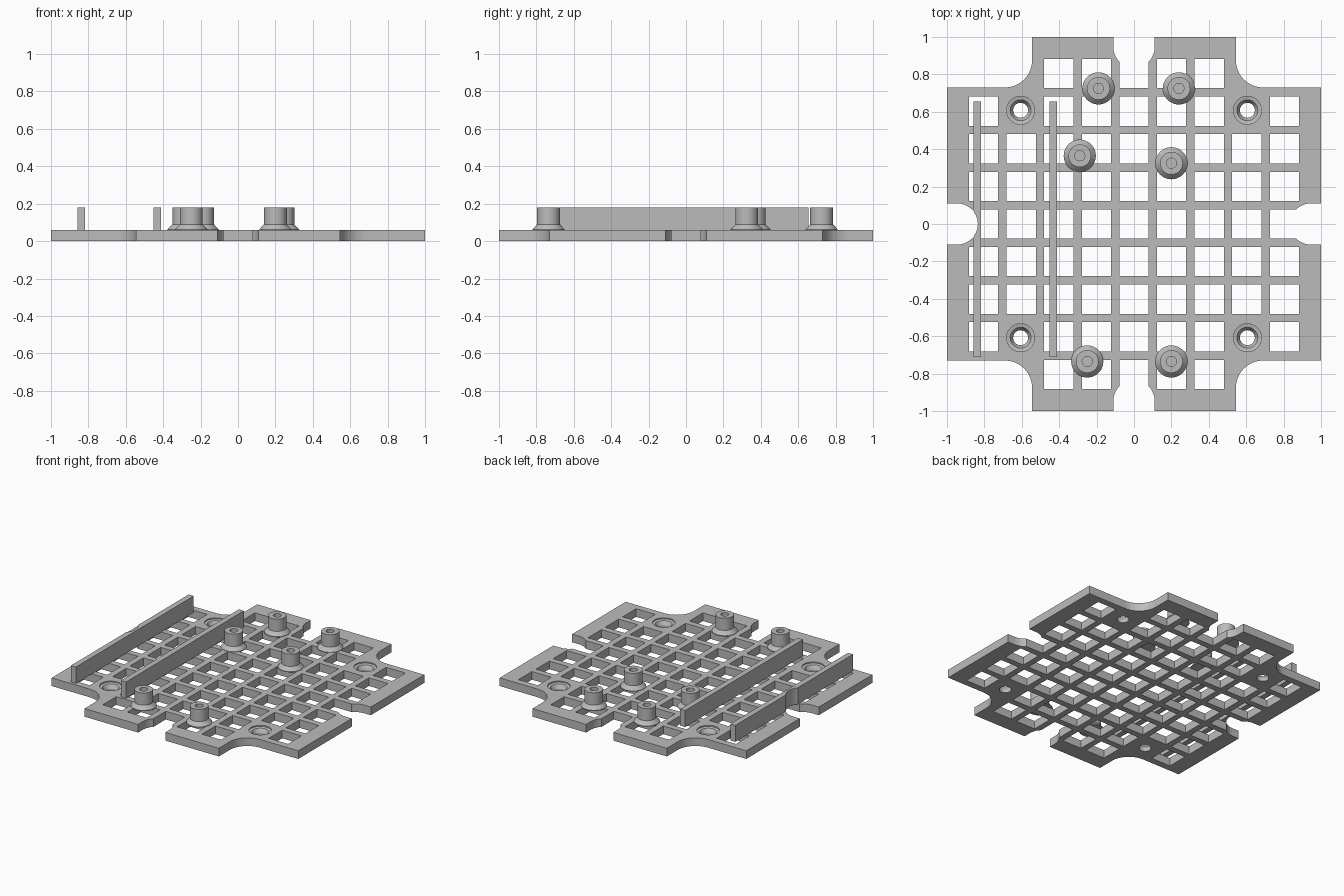
import bpy, bmesh
from math import cos, sin, pi, radians
from mathutils import Matrix

old = bpy.data.objects.get("Cube")
if old:
    bpy.data.objects.remove(old, do_unlink=True)

THICK, TOP = 0.06, 0.18      # plate thickness and overall height
PITCH, HOLE = 0.201, 0.156   # grid spacing and opening size

grey = bpy.data.materials.new("light_grey")
grey.use_nodes = True
grey.diffuse_color = (0.5, 0.5, 0.5, 1)
grey.node_tree.nodes["Principled BSDF"].inputs["Base Color"].default_value = (0.5, 0.5, 0.5, 1)


def finish(name, bm):
    bmesh.ops.recalc_face_normals(bm, faces=bm.faces)
    mesh = bpy.data.meshes.new(name)
    bm.to_mesh(mesh)
    bm.free()
    mesh.materials.append(grey)
    obj = bpy.data.objects.new(name, mesh)
    bpy.context.collection.objects.link(obj)
    return obj


def activate(obj):
    bpy.ops.object.select_all(action='DESELECT')
    obj.select_set(True)
    bpy.context.view_layer.objects.active = obj


def add_prism(bm, points, z0, z1):
    face = bm.faces.new([bm.verts.new((x, y, z0)) for x, y in points])
    new = bmesh.ops.extrude_face_region(bm, geom=[face])["geom"]
    for v in new:
        if isinstance(v, bmesh.types.BMVert):
            v.co.z = z1


def add_box(bm, x0, x1, y0, y1, z0, z1):
    add_prism(bm, [(x0, y0), (x1, y0), (x1, y1), (x0, y1)], z0, z1)


def add_lathe(bm, profile, x, y, sides=40):
    """Closed revolved solid whose profile starts and ends on the axis."""
    rings = []
    for r, z in profile:
        if r == 0:
            rings.append([bm.verts.new((x, y, z))] * sides)
        else:
            rings.append([bm.verts.new((x + r * cos(2 * pi * i / sides),
                                        y + r * sin(2 * pi * i / sides), z))
                          for i in range(sides)])
    for a, b in zip(rings, rings[1:]):
        for i in range(sides):
            j = (i + 1) % sides
            bm.faces.new(list(dict.fromkeys((a[i], a[j], b[j], b[i]))))


def cut(target, cutter):
    mod = target.modifiers.new("cut", 'BOOLEAN')
    mod.operation, mod.solver, mod.object = 'DIFFERENCE', 'EXACT', cutter
    activate(target)
    bpy.ops.object.modifier_apply(modifier=mod.name)


# Cross-shaped plate with scooped inner corners
W, D, ARM, R = 1.0, 0.73, 0.545, 0.145
quarter = [(W, D)]
for i in range(13):
    a = radians(270 - 90 * i / 12)
    quarter.append((ARM + R + R * cos(a), D + R + R * sin(a)))
quarter.append((ARM, 1.0))
outline = list(quarter)
outline += [(-x, y) for x, y in reversed(quarter)]
outline += [(-x, -y) for x, y in quarter]
outline += [(x, -y) for x, y in reversed(quarter)]
bm = bmesh.new()
add_prism(bm, outline, 0, THICK)
plate = finish("grid_plate", bm)

# Grid openings, leaving the screw corners solid
bm = bmesh.new()
h = HOLE / 2
for i in range(-4, 5):
    for j in range(-4, 5):
        if abs(i) >= 3 and abs(j) >= 3 and (abs(i), abs(j)) != (4, 3):
            continue
        x, y = i * PITCH, j * PITCH
        add_box(bm, x - h, x + h, y - h, y + h, -0.1, 0.1)
grid_cutter = finish("grid_cutter", bm)

# Rounded slots in the middle of each side
bm = bmesh.new()
SLOT, REACH = 0.11, 0.945
slot = [(1.1, SLOT)]
slot += [(REACH + SLOT * cos(radians(a)), SLOT * sin(radians(a))) for a in range(90, 271, 9)]
slot.append((1.1, -SLOT))
for k in range(4):
    c, s = round(cos(k * pi / 2)), round(sin(k * pi / 2))
    add_prism(bm, [(c * x - s * y, s * x + c * y) for x, y in slot], -0.1, 0.3)
slot_cutter = finish("slot_cutter", bm)

# Countersunk screw holes
bm = bmesh.new()
for sx in (-1, 1):
    for sy in (-1, 1):
        add_lathe(bm, [(0, -0.1), (0.04, -0.1), (0.04, 0.02), (0.056, 0.048),
                       (0.075, 0.052), (0.075, 0.1), (0, 0.1)], sx * 0.606, sy * 0.608)
screw_cutter = finish("screw_cutter", bm)

for cutter in (grid_cutter, slot_cutter, screw_cutter):
    cut(plate, cutter)

# Upright rails, the outer one relieved by the side slot
rails = []
for name, x0 in (("outer_rail", -0.859), ("inner_rail", -0.452)):
    bm = bmesh.new()
    add_box(bm, x0, x0 + 0.041, -0.71, 0.655, THICK - 0.001, TOP)
    rails.append(finish(name, bm))
cut(rails[0], slot_cutter)

for cutter in (grid_cutter, slot_cutter, screw_cutter):
    bpy.data.objects.remove(cutter, do_unlink=True)

# Standoffs with flared bases and blind screw holes
posts = []
for n, (x, y) in enumerate([(-0.19, 0.725), (0.24, 0.725), (-0.29, 0.365),
                            (0.2, 0.325), (-0.25, -0.735), (0.2, -0.735)], 1):
    bm = bmesh.new()
    add_lathe(bm, [(0, THICK - 0.002), (0.086, THICK - 0.002), (0.086, THICK + 0.003),
                   (0.061, 0.09), (0.061, TOP), (0.027, TOP), (0.027, 0.09), (0, 0.09)], x, y)
    posts.append(finish(f"standoff_{n}", bm))

for obj in [plate] + rails + posts:
    activate(obj)
    bpy.ops.object.shade_smooth_by_angle(angle=radians(25))
